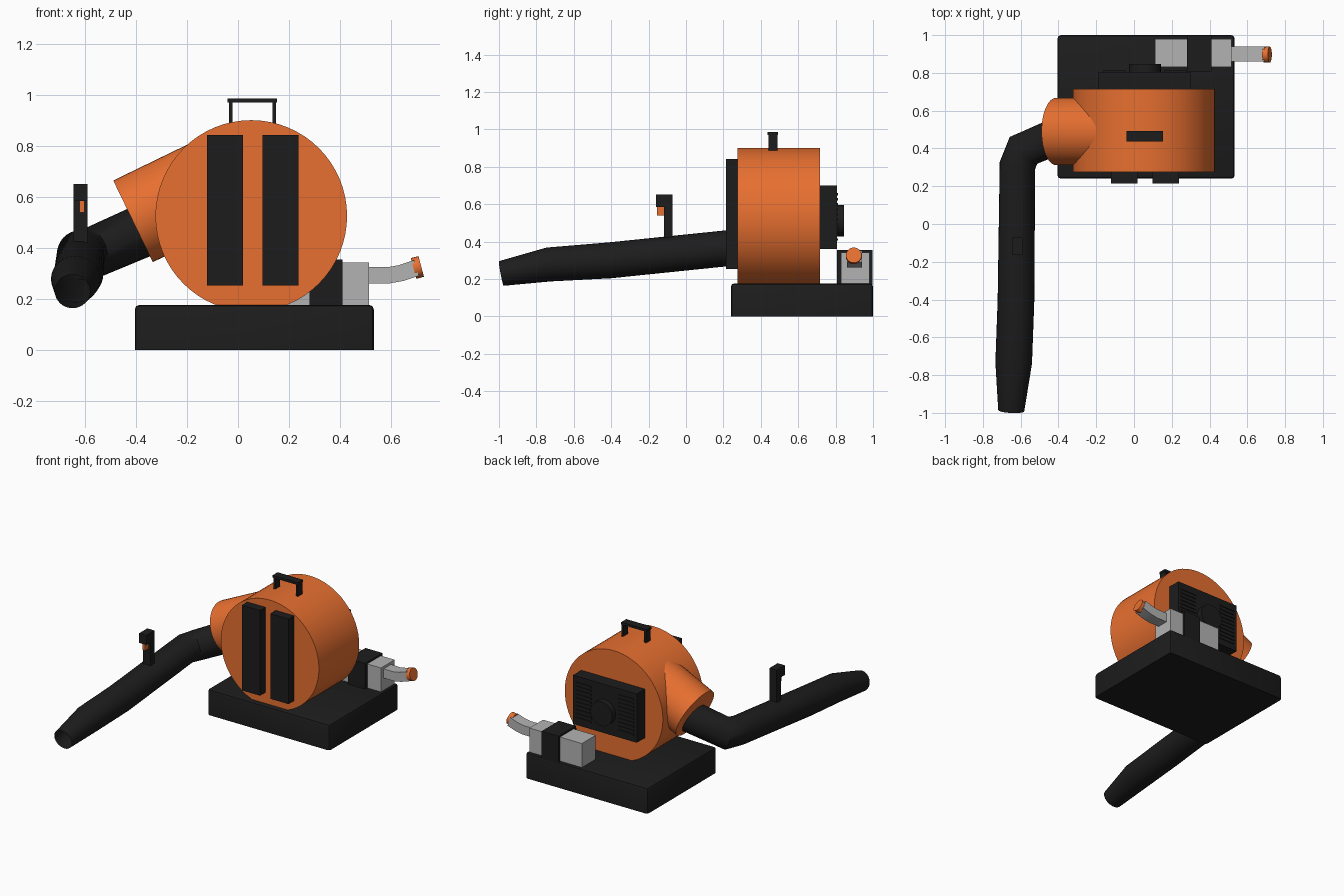
import bpy, bmesh, math
from mathutils import Vector

if "Cube" in bpy.data.objects:
    bpy.data.objects.remove(bpy.data.objects["Cube"])


def material(name, rgb):
    m = bpy.data.materials.new(name)
    m.diffuse_color = (*rgb, 1)
    m.use_nodes = True
    m.node_tree.nodes["Principled BSDF"].inputs["Base Color"].default_value = m.diffuse_color
    return m


BLACK = material("black_plastic", (0.012, 0.012, 0.012))
ORANGE = material("orange_plastic", (0.80, 0.16, 0.03))
GREY = material("grey_metal", (0.45, 0.45, 0.45))


def finish(name, bm, mat, smooth=True):
    bmesh.ops.recalc_face_normals(bm, faces=bm.faces)
    me = bpy.data.meshes.new(name)
    bm.to_mesh(me)
    bm.free()
    ob = bpy.data.objects.new(name, me)
    bpy.context.collection.objects.link(ob)
    me.materials.append(mat)
    if smooth:
        bpy.ops.object.select_all(action='DESELECT')
        ob.select_set(True)
        bpy.context.view_layer.objects.active = ob
        bpy.ops.object.shade_smooth_by_angle(angle=math.radians(40))
    return ob


def add_box(bm, x, y, z):
    vs = bmesh.ops.create_cube(bm, size=1)["verts"]
    for v in vs:
        for i, (a, b) in enumerate((x, y, z)):
            v.co[i] = a + (v.co[i] + 0.5) * (b - a)


def box(name, x, y, z, mat, bevel=0.0):
    bm = bmesh.new()
    add_box(bm, x, y, z)
    if bevel:
        # only the edges that do not touch the underside
        edges = [e for e in bm.edges if not all(abs(v.co.z - z[0]) < 1e-5 for v in e.verts)]
        bmesh.ops.bevel(bm, geom=edges, offset=bevel, segments=2, profile=0.5, affect='EDGES')
    return finish(name, bm, mat)


def sweep(name, path, section, mat, caps=True):
    """Sweep unit (side, up) section along (x, y, z, half_width, half_height) points."""
    bm = bmesh.new()
    pts = [Vector(p[:3]) for p in path]
    rings = []
    for i, p in enumerate(pts):
        a = (p - pts[i - 1]).normalized() if i else (pts[1] - p).normalized()
        b = (pts[i + 1] - p).normalized() if i < len(pts) - 1 else a
        t = (a + b).normalized()
        bend = b - a
        axis = bend.normalized() if bend.length > 1e-6 else Vector()
        mitre = 1 / max(0.5, t.dot(a)) - 1
        side = t.cross(Vector((0, 0, 1))).normalized()
        up = side.cross(t)
        ring = []
        for u, v in section:
            off = side * u * path[i][3] + up * v * path[i][4]
            ring.append(bm.verts.new(p + off + axis * off.dot(axis) * mitre))
        rings.append(ring)
    n = len(section)
    for r, s in zip(rings, rings[1:]):
        for k in range(n):
            bm.faces.new((r[k], r[(k + 1) % n], s[(k + 1) % n], s[k]))
    if caps:
        bm.faces.new(rings[0])
        bm.faces.new(rings[-1])
    return finish(name, bm, mat)


def circle(n):
    return [(math.cos(2 * math.pi * k / n), math.sin(2 * math.pi * k / n)) for k in range(n)]


SQUARE = [(-1, -1), (1, -1), (1, 1), (-1, 1)]


def rod(name, a, b, r, mat, sides=48):
    return sweep(name, [(*a, r, r), (*b, r, r)], circle(sides), mat)


# base tray
box("base", (-0.405, 0.533), (0.24, 1.0), (0, 0.177), BLACK, 0.018)

# fan housing and angled outlet
rod("fan_housing", (0.052, 0.275, 0.526), (0.052, 0.716, 0.526), 0.376, ORANGE, 64)
rod("outlet_duct", (-0.412, 0.49, 0.505), (-0.02, 0.49, 0.695), 0.178, ORANGE)

# back pads
for label, x0 in (("left", -0.121), ("right", 0.097)):
    box("back_pad_" + label, (x0, x0 + 0.14), (0.215, 0.285), (0.253, 0.843), BLACK)

# blower tube with elbow and tapered nozzle
sweep("blower_tube", [
    (-0.35, 0.49, 0.478, 0.098, 0.104),
    (-0.585, 0.39, 0.376, 0.094, 0.10),
    (-0.617, 0.31, 0.374, 0.094, 0.096),
    (-0.625, -0.41, 0.30, 0.097, 0.096),
    (-0.637, -0.735, 0.278, 0.097, 0.091),
    (-0.650, -0.988, 0.23, 0.069, 0.067)], circle(32), BLACK, caps=False)

# throttle grip and trigger
bm = bmesh.new()
add_box(bm, (-0.645, -0.59), (-0.117, -0.072), (0.40, 0.62))
add_box(bm, (-0.645, -0.59), (-0.161, -0.072), (0.585, 0.652))
finish("throttle_grip", bm, BLACK)
box("throttle_trigger", (-0.622, -0.603), (-0.155, -0.112), (0.54, 0.587), ORANGE)

# carry handle
bm = bmesh.new()
add_box(bm, (-0.036, -0.022), (0.44, 0.49), (0.87, 0.975))
add_box(bm, (0.136, 0.150), (0.44, 0.49), (0.87, 0.975))
add_box(bm, (-0.041, 0.153), (0.436, 0.492), (0.971, 0.987))
finish("carry_handle", bm, BLACK)

# engine cover, vent slats and pull starter
box("engine_cover", (-0.187, 0.302), (0.70, 0.806), (0.362, 0.70), BLACK)
bm = bmesh.new()
for k in range(10):
    z = 0.405 + k * 0.027
    for x in ((-0.165, -0.045), (0.16, 0.28)):
        add_box(bm, x, (0.80, 0.812), (z, z + 0.012))
finish("vent_slats", bm, BLACK)
rod("pull_starter", (0.058, 0.80, 0.512), (0.058, 0.846, 0.512), 0.084, BLACK, 32)

# fuel tank with black strap
box("fuel_tank", (0.112, 0.515), (0.83, 0.98), (0.16, 0.343), GREY)
box("tank_strap", (0.28, 0.41), (0.807, 0.997), (0.16, 0.355), BLACK)

# filler neck and cap
sweep("filler_neck", [
    (0.50, 0.90, 0.294, 0.04, 0.032),
    (0.59, 0.90, 0.293, 0.04, 0.032),
    (0.64, 0.90, 0.302, 0.04, 0.032),
    (0.70, 0.90, 0.322, 0.04, 0.032)], SQUARE, GREY)
rod("filler_cap", (0.689, 0.897, 0.320), (0.719, 0.897, 0.328), 0.042, ORANGE, 24)
